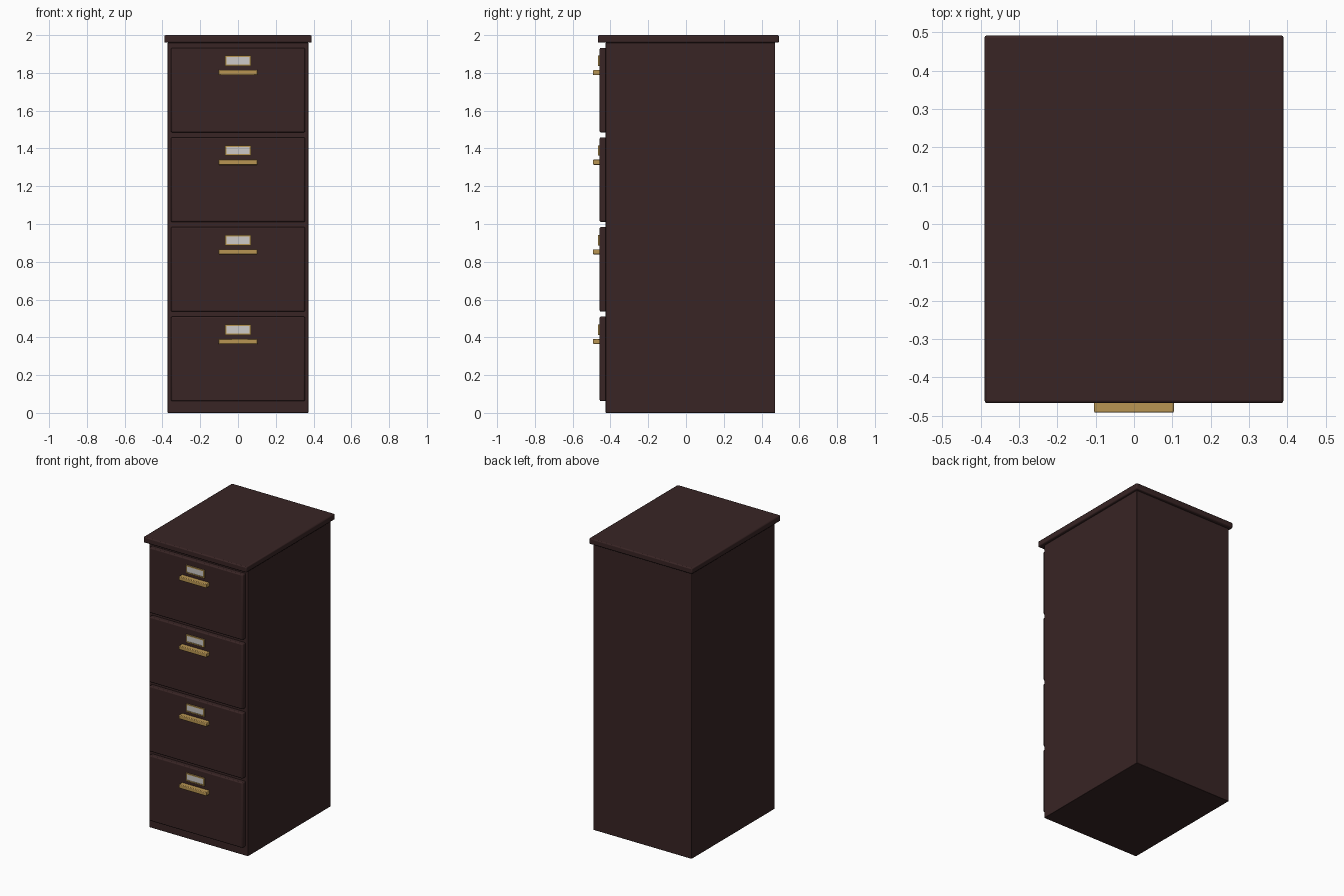
import bpy

cube = bpy.data.objects.get("Cube")
if cube:
    bpy.data.objects.remove(cube, do_unlink=True)


def material(name, rgb):
    m = bpy.data.materials.new(name)
    m.use_nodes = True
    m.diffuse_color = (*rgb, 1)
    m.node_tree.nodes["Principled BSDF"].inputs["Base Color"].default_value = (*rgb, 1)
    return m


wood = material("dark brown", (0.04, 0.018, 0.018))
brass = material("brass", (0.48, 0.30, 0.085))
card = material("label card", (0.62, 0.6, 0.58))


def box(name, x, y, z, mat, bevel=0.0, segments=2):
    """Box from (min, max) ranges, with optional rounded edges."""
    bpy.ops.mesh.primitive_cube_add(
        size=1, location=[(r[0] + r[1]) / 2 for r in (x, y, z)])
    ob = bpy.context.object
    ob.name = name
    ob.scale = [r[1] - r[0] for r in (x, y, z)]
    bpy.ops.object.transform_apply(location=False, rotation=False, scale=True)
    ob.data.materials.append(mat)
    if bevel:
        mod = ob.modifiers.new("rounded_edges", "BEVEL")
        mod.width = bevel
        mod.segments = segments
        bpy.ops.object.shade_smooth_by_angle()
    return ob


# Carcass and overhanging top
box("cabinet_body", (-0.373, 0.373), (-0.425, 0.472), (0, 1.96), wood, 0.003)
box("cabinet_top", (-0.39, 0.39), (-0.467, 0.492), (1.96, 2.0), wood, 0.007)

# Four identical drawers, from the bottom up
for i in range(4):
    z = 0.062 + i * 0.4743
    n = i + 1
    box(f"drawer_front_{n}", (-0.355, 0.355), (-0.457, -0.42),
        (z, z + 0.448), wood, 0.007)
    # Pull bar
    box(f"drawer_handle_{n}", (-0.104, 0.104), (-0.492, -0.455),
        (z + 0.303, z + 0.33), brass, 0.004)
    # Label card with its four frame strips
    low, high = z + 0.355, z + 0.402
    box(f"label_card_{n}", (-0.066, 0.066), (-0.461, -0.455), (low, high), card)
    for side, s in (("left", 1), ("right", -1)):
        box(f"label_frame_{side}_{n}", sorted((s * 0.062, s * 0.07)),
            (-0.465, -0.455), (low - 0.004, high + 0.004), brass)
    for edge, at in (("bottom", low), ("top", high)):
        box(f"label_frame_{edge}_{n}", (-0.07, 0.07), (-0.465, -0.455),
            (at - 0.004, at + 0.004), brass)
